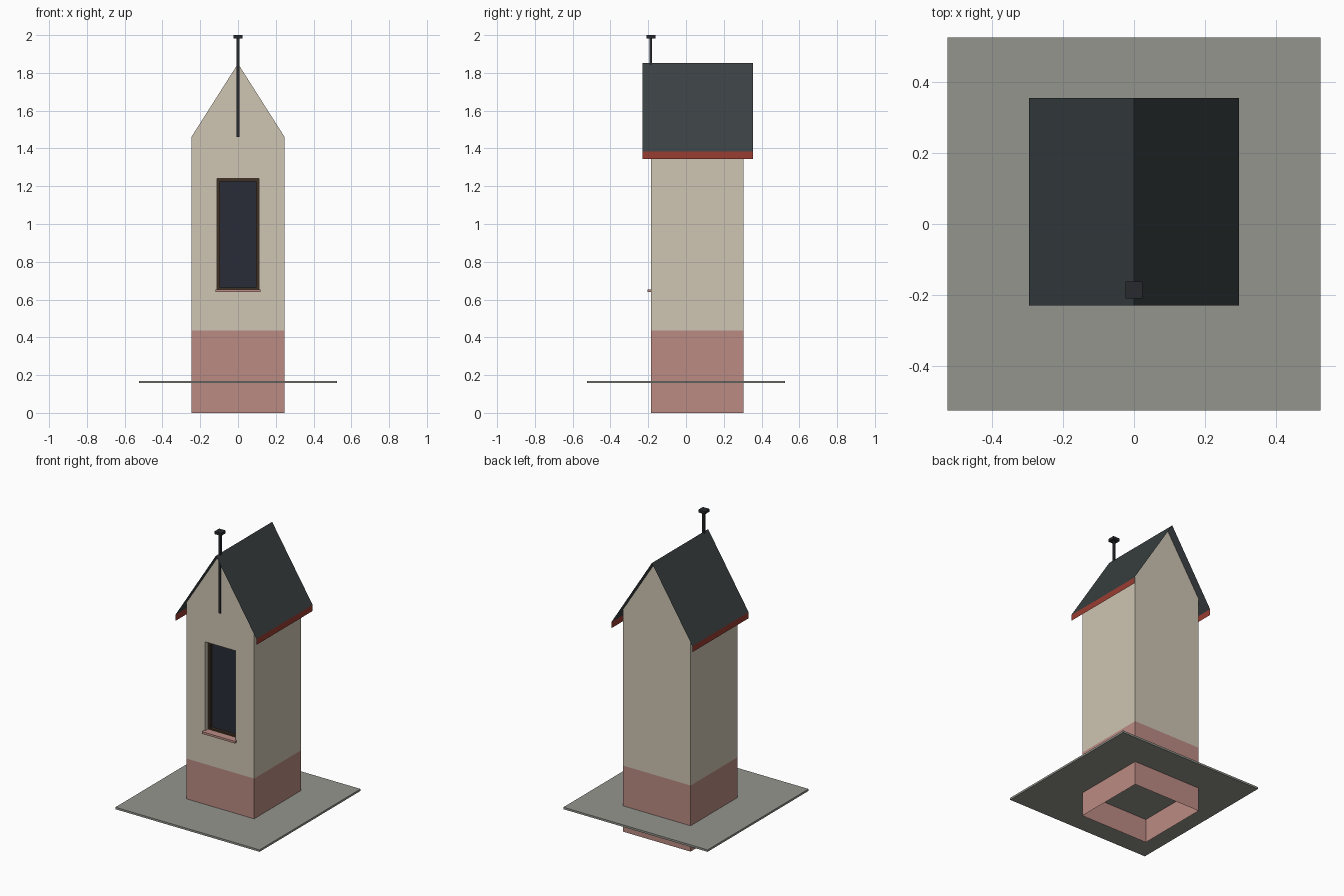
import bpy, bmesh

if "Cube" in bpy.data.objects:
    bpy.data.objects.remove(bpy.data.objects["Cube"])


def mat(name, r, g, b):
    m = bpy.data.materials.new(name)
    m.diffuse_color = (r, g, b, 1)
    m.use_nodes = True
    m.node_tree.nodes["Principled BSDF"].inputs["Base Color"].default_value = m.diffuse_color
    return m


plaster = mat("plaster", 0.62, 0.56, 0.45)
pink = mat("plinth_pink", 0.50, 0.26, 0.23)
slate = mat("slate", 0.042, 0.051, 0.055)
red = mat("fascia_red", 0.32, 0.047, 0.032)
stone = mat("paving", 0.30, 0.30, 0.27)
dark = mat("glass_dark", 0.021, 0.025, 0.037)
brown = mat("frame_brown", 0.051, 0.03, 0.018)
iron = mat("iron", 0.02, 0.023, 0.027)


def mesh(name, faces, material):
    """Build an object from a list of polygons, welding shared corners."""
    bm = bmesh.new()
    for f in faces:
        bm.faces.new([bm.verts.new(p) for p in f])
    bmesh.ops.remove_doubles(bm, verts=bm.verts, dist=1e-5)
    bmesh.ops.recalc_face_normals(bm, faces=bm.faces)
    me = bpy.data.meshes.new(name)
    bm.to_mesh(me)
    bm.free()
    me.materials.append(material)
    ob = bpy.data.objects.new(name, me)
    bpy.context.collection.objects.link(ob)
    return ob


def tube(outline, axis, a, b):
    """Side quads joining a closed 2D outline at a to the same outline at b."""
    def p(q, t):
        return (q[0], q[1], t) if axis == 'z' else (q[0], t, q[1])
    n = len(outline)
    return [[p(outline[i], a), p(outline[(i + 1) % n], a),
             p(outline[(i + 1) % n], b), p(outline[i], b)] for i in range(n)]


def rect(x0, x1, v0, v1):
    return [(x0, v0), (x1, v0), (x1, v1), (x0, v1)]


def box(name, x0, x1, y0, y1, z0, z1, material):
    r = rect(x0, x1, y0, y1)
    caps = [[(x, y, z) for x, y in r] for z in (z0, z1)]
    return mesh(name, tube(r, 'z', z0, z1) + caps, material)


W, YF, YB = 0.247, -0.185, 0.305          # wall half width, front, back
PL, EAVE, APEX = 0.435, 1.46, 1.849       # plinth top, eaves, gable tip
WX, WB, WT = 0.11, 0.65, 1.24             # window opening
FY, GY = -0.155, -0.135                   # frame and glass depth

# Plinth: open tube passing through the paving slab
mesh("plinth", tube(rect(-W, W, YF, YB), 'z', 0, PL), pink)
box("paving_slab", -0.525, 0.525, -0.525, 0.525, 0.157, 0.17, stone)

# Walls: front split around the window opening, gable back, plain sides
front = [
    [(-W, PL), (W, PL), (WX, WB), (-WX, WB)],
    [(W, PL), (W, EAVE), (WX, WT), (WX, WB)],
    [(-W, PL), (-WX, WB), (-WX, WT), (-W, EAVE)],
    [(-WX, WT), (WX, WT), (W, EAVE), (0, APEX), (-W, EAVE)],
]
walls = [[(x, YF, z) for x, z in f] for f in front]
walls.append([(-W, YB, PL), (W, YB, PL), (W, YB, EAVE), (0, YB, APEX), (-W, YB, EAVE)])
for s in (-W, W):
    walls.append([(s, YF, PL), (s, YB, PL), (s, YB, EAVE), (s, YF, EAVE)])
walls += tube(rect(-WX, WX, WB, WT), 'y', YF, FY)   # window reveal
mesh("walls", walls, plaster)

# Window frame, glass and sill
outer = rect(-WX, WX, WB, WT)
inner = rect(-0.096, 0.096, WB + 0.014, WT - 0.014)
ring = []
for i in range(4):
    j = (i + 1) % 4
    ring.append([(x, FY, z) for x, z in (outer[i], outer[j], inner[j], inner[i])])
mesh("window_frame", ring + tube(inner, 'y', FY, GY), brown)
mesh("window_glass", [[(x, GY, z) for x, z in inner]], dark)
box("window_sill", -0.12, 0.12, -0.205, FY, 0.64, 0.654, pink)

# Thin roof sheets and eaves boards
RX, R0, R1, RE, RT = 0.295, -0.23, 0.355, 1.385, 1.853
mesh("roof", [[(s, R0, RE), (s, R1, RE), (0, R1, RT), (0, R0, RT)]
              for s in (-RX, RX)], slate)
for side, s in (("left", -RX), ("right", RX)):
    mesh("eaves_board_" + side,
         [[(s, R0, 1.345), (s, R1, 1.345), (s, R1, RE), (s, R0, RE)]], red)

# Gable rod with square cap
box("gable_rod", -0.007, 0.007, -0.193, -0.179, EAVE, 1.982, iron)
box("rod_cap", -0.024, 0.024, -0.21, -0.162, 1.982, 2.0, iron)
